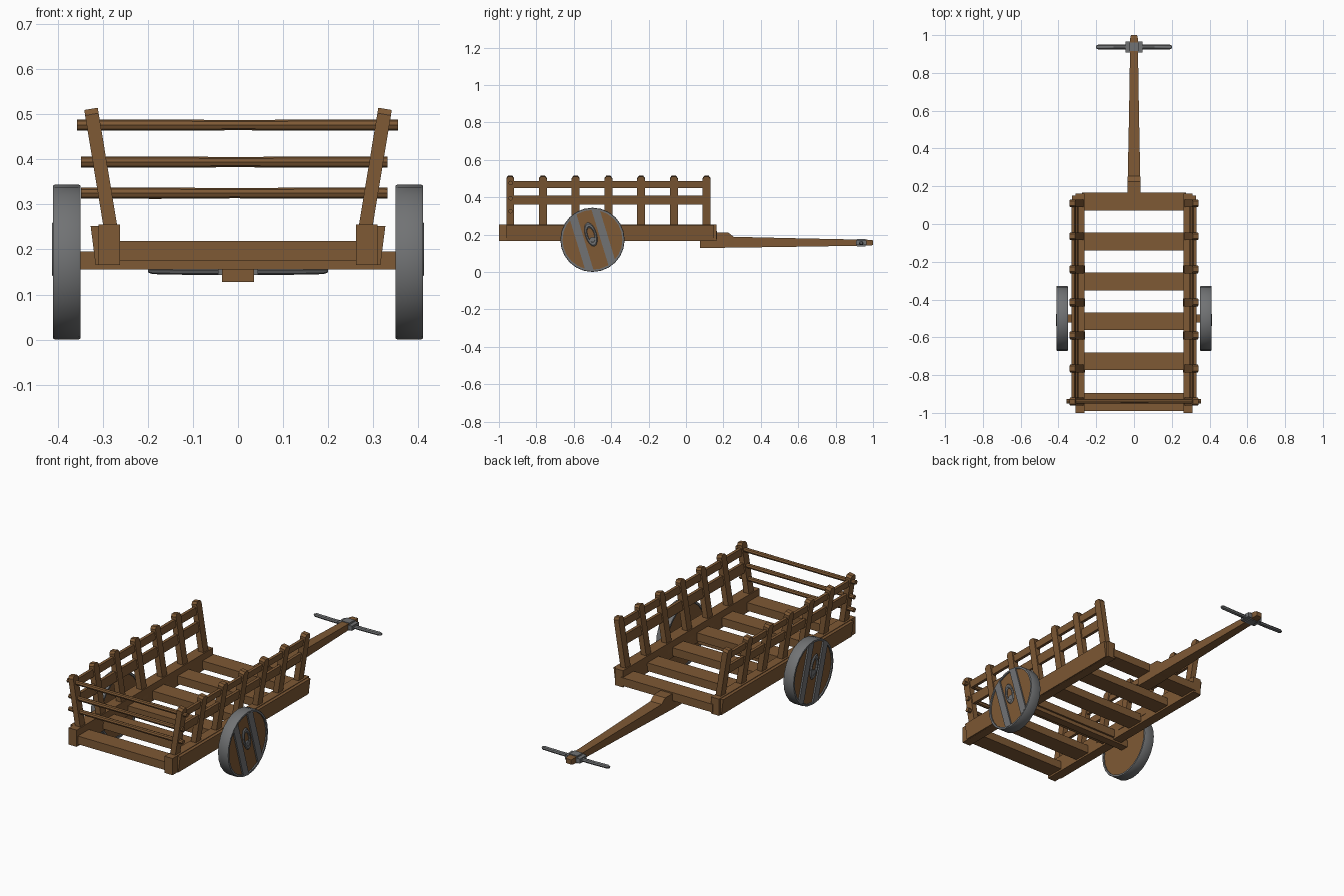
import bpy, bmesh, math
from mathutils import Vector, Matrix

if "Cube" in bpy.data.objects:
    bpy.data.objects.remove(bpy.data.objects["Cube"])


def material(name, col):
    m = bpy.data.materials.new(name)
    m.diffuse_color = (*col, 1)
    m.use_nodes = True
    m.node_tree.nodes["Principled BSDF"].inputs["Base Color"].default_value = m.diffuse_color
    return m


WOOD = material("brown wood", (0.21, 0.10, 0.035))
METAL = material("grey iron", (0.165, 0.17, 0.175))


def finish(name, bm, mat, smooth=False):
    bmesh.ops.recalc_face_normals(bm, faces=bm.faces)
    me = bpy.data.meshes.new(name)
    bm.to_mesh(me)
    bm.free()
    me.materials.append(mat)
    if smooth:
        for p in me.polygons:
            p.use_smooth = True
        me.set_sharp_from_angle(angle=math.radians(35))
    ob = bpy.data.objects.new(name, me)
    bpy.context.collection.objects.link(ob)
    return ob


def loft(name, rings, mat, closed=False, caps=True, smooth=False):
    """Skin a list of equal-length point rings."""
    bm = bmesh.new()
    vs = [[bm.verts.new(p) for p in r] for r in rings]
    n = len(rings[0])
    pairs = list(zip(vs, vs[1:])) + ([(vs[-1], vs[0])] if closed else [])
    for a, b in pairs:
        for i in range(n):
            j = (i + 1) % n
            bm.faces.new((a[i], a[j], b[j], b[i]))
    if caps and not closed:
        bm.faces.new(vs[0])
        bm.faces.new(vs[-1])
    return finish(name, bm, mat, smooth)


def box(name, x, y, z, mat):
    return loft(name, [[(x[0], yy, z[0]), (x[1], yy, z[0]), (x[1], yy, z[1]), (x[0], yy, z[1])]
                       for yy in y], mat)


def rod(name, x0, x1, y, z, r, mat, n=8, wobble=0.0):
    rings = []
    for k in range(5):
        x = x0 + (x1 - x0) * k / 4
        rr = r * (1 + wobble * math.sin(k * 2.3))
        rings.append([(x, y + rr * math.cos(2 * math.pi * i / n),
                       z + rr * math.sin(2 * math.pi * i / n)) for i in range(n)])
    return loft(name, rings, mat, smooth=True)


# lean of the sides: centre x at a given height
def lean(z):
    return 0.283 + (z - 0.25) * 0.165


POSTS = [-0.94 + 0.175 * i for i in range(7)]

for s, side in ((-1, "left"), (1, "right")):
    # bed rail and its flared outer board
    box(f"{side}_rail", sorted((s * 0.262, s * 0.31)), (-1.0, 0.162), (0.165, 0.255), WOOD)
    loft(f"{side}_outer_board", [[(s * 0.295, y, 0.166), (s * 0.316, y, 0.166),
                                  (s * 0.327, y, 0.252), (s * 0.305, y, 0.252)]
                                 for y in (-0.96, 0.15)], WOOD)

    # leaning posts with clipped tops
    for i, y in enumerate(POSTS):
        outline = [(-0.021, 0.20), (0.021, 0.20), (0.021, 0.50), (0.012, 0.512),
                   (-0.012, 0.512), (-0.021, 0.50)]
        loft(f"{side}_post_{i + 1}",
             [[(s * (lean(z) + d), y + v, z - d * 0.165) for v, z in outline]
              for d in (-0.015, 0.015)], WOOD)

    # horizontal side slats
    for nm, z0, z1 in (("lower", 0.362, 0.41), ("upper", 0.45, 0.486)):
        loft(f"{side}_{nm}_slat",
             [[(s * (lean(z) + d), y, z) for z, d in
               ((z0, -0.008), (z0, 0.008), (z1, 0.008), (z1, -0.008))]
              for y in (-0.955, 0.125)], WOOD)

    # wheel: wooden disc, iron tyre, straps and hub loop
    C = Vector((0, -0.5, 0.172))
    N = 24

    def circle(x, r):
        return [(s * x, C.y + r * math.cos(2 * math.pi * i / N),
                 C.z + r * math.sin(2 * math.pi * i / N)) for i in range(N)]

    loft(f"{side}_wheel_disc", [circle(0.356, 0.163), circle(0.403, 0.163)], WOOD)
    loft(f"{side}_tyre", [circle(0.35, 0.160), circle(0.35, 0.170), circle(0.354, 0.172),
                          circle(0.406, 0.172), circle(0.41, 0.170), circle(0.41, 0.160)],
         METAL, closed=True, smooth=True)
    rot = Matrix.Rotation(math.radians(17), 3, 'X')

    def on_wheel(x, u, v):
        p = rot @ Vector((0, u, v)) + C
        return (s * x, p.y, p.z)

    for k, u in enumerate((-0.063, 0.063)):
        pts = []
        for e in (u - 0.021, u + 0.021):
            h = math.sqrt(0.164 ** 2 - e ** 2)
            pts += [(e, -h), (e, h)] if e < u else [(e, h), (e, -h)]
        loft(f"{side}_wheel_strap_{k + 1}",
             [[on_wheel(x, a, b) for a, b in pts] for x in (0.400, 0.411)], METAL)

    # stretched iron ring hanging on the hub
    rings = []
    for i in range(16):
        a = 2 * math.pi * i / 16
        ring = []
        for j in range(6):
            b = 2 * math.pi * j / 6
            q = 1 + 0.28 * math.cos(b)
            ring.append(on_wheel(0.408 + 0.006 * math.sin(b),
                                 0.024 * q * math.cos(a),
                                 0.03 + 0.052 * q * math.sin(a)))
        rings.append(ring)
    loft(f"{side}_hub_ring", rings, METAL, closed=True, smooth=True)
    rod(f"{side}_hub_pin", s * 0.39, s * 0.412, C.y, C.z, 0.016, METAL)

# floor planks
for i, y in enumerate((-0.942, -0.727, -0.515, -0.305, -0.092, 0.119)):
    box(f"floor_plank_{i + 1}", (-0.275, 0.275), (y - 0.047, y + 0.047), (0.175, 0.219), WOOD)

# axle beam
box("axle", (-0.36, 0.36), (-0.522, -0.478), (0.155, 0.195), WOOD)

# round bars across the front
for i, (z, x0, x1) in enumerate(((0.325, -0.348, 0.332), (0.394, -0.348, 0.332),
                                 (0.476, -0.357, 0.355))):
    rod(f"front_bar_{i + 1}", x0, x1, -0.938, z, 0.012, WOOD, wobble=0.06)

# tapered drawbar with a stepped root
sections = ((0.075, 0.035, 0.128, 0.178), (0.16, 0.035, 0.128, 0.212), (0.225, 0.034, 0.130, 0.212),
            (0.255, 0.033, 0.130, 0.188), (0.6, 0.026, 0.135, 0.180), (0.985, 0.020, 0.141, 0.172),
            (1.0, 0.016, 0.144, 0.169))
loft("drawbar", [[(-w, y, a), (w, y, a), (w, y, b), (-w, y, b)] for y, w, a, b in sections], WOOD)

# iron crossbar handle and its clamp
box("handle_clamp", (-0.044, 0.044), (0.908, 0.966), (0.143, 0.168), METAL)
box("handle_clamp_band", (-0.024, 0.024), (0.915, 0.960), (0.137, 0.177), METAL)
bar = []
for x in (-0.2, -0.19, -0.1, 0.1, 0.19, 0.2):
    r = 0.007 if abs(x) > 0.195 else 0.012
    zc = 0.155 - 0.004 * (1 - abs(x) / 0.2)
    bar.append([(x, 0.937 + r * math.cos(math.pi * i / 4), zc + 0.8 * r * math.sin(math.pi * i / 4))
                for i in range(8)])
loft("handle_bar", bar, METAL, smooth=True)
